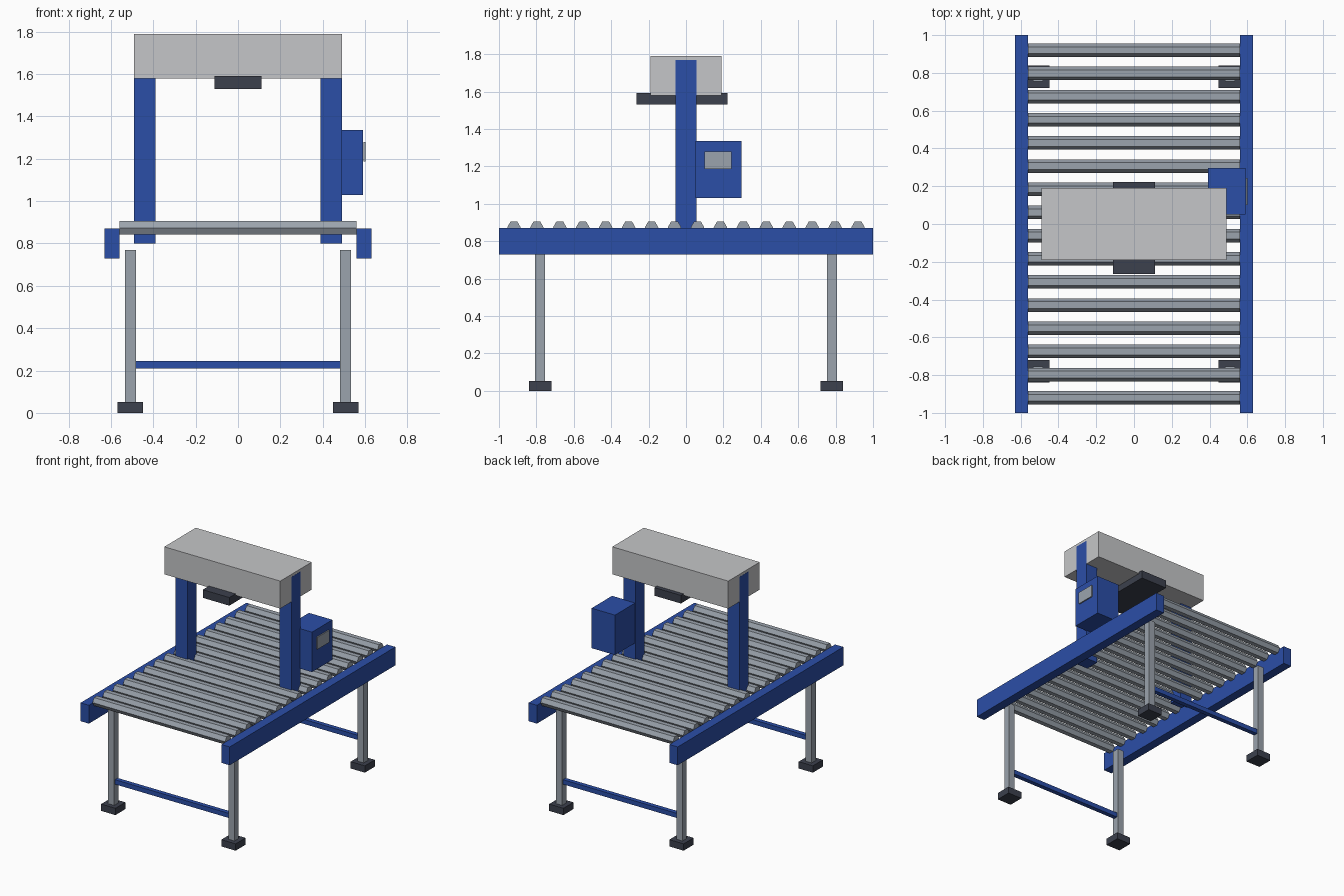
import bpy
import math

cube = bpy.data.objects.get("Cube")
if cube:
    bpy.data.objects.remove(cube, do_unlink=True)


def material(name, colour):
    mat = bpy.data.materials.new(name)
    mat.use_nodes = True
    mat.diffuse_color = (*colour, 1)
    mat.node_tree.nodes["Principled BSDF"].inputs["Base Color"].default_value = (*colour, 1)
    return mat


blue = material("blue paint", (0.024, 0.077, 0.39))
steel = material("steel", (0.33, 0.37, 0.42))
light = material("light grey", (0.56, 0.565, 0.58))
dark = material("dark rubber", (0.045, 0.052, 0.075))


def box(name, x, y, z, mat):
    """Box from (low, high) ranges along each axis."""
    ranges = (x, y, z)
    bpy.ops.mesh.primitive_cube_add(size=1, location=[(a + b) / 2 for a, b in ranges])
    obj = bpy.context.object
    obj.name = name
    obj.scale = [b - a for a, b in ranges]
    bpy.ops.object.transform_apply(location=False, rotation=False, scale=True)
    obj.data.materials.append(mat)
    return obj


def around(centre, half):
    return (centre - half, centre + half)


def side_range(side, inner, outer):
    return tuple(sorted((side * inner, side * outer)))


# Conveyor rails, gantry posts, legs and feet on both sides
for side, label in ((1, "left"), (-1, "right")):
    box(f"{label}_rail", side_range(side, 0.56, 0.63), (-1, 1), (0.73, 0.87), blue)
    box(f"{label}_gantry_post", side_range(side, 0.39, 0.491), around(0, 0.055), (0.8, 1.77), blue)
    for end, place in ((-1, "front"), (1, "back")):
        x, y = side * 0.508, end * 0.78
        box(f"{place}_{label}_leg", around(x, 0.026), around(y, 0.026), (0.02, 0.77), steel)
        box(f"{place}_{label}_foot", around(x, 0.06), around(y, 0.06), (0, 0.052), dark)

# Cross bars between the legs
for end, place in ((-1, "front"), (1, "back")):
    box(f"{place}_cross_bar", (-0.485, 0.485), around(end * 0.78, 0.017), (0.21, 0.245), blue)

# Six-sided rollers with a flat face upward
count, reach = 16, 0.92
for i in range(count):
    y = -reach + 2 * reach * i / (count - 1)
    bpy.ops.mesh.primitive_cylinder_add(
        vertices=6, radius=0.036, depth=1.12,
        location=(0, y, 0.874), rotation=(0, math.pi / 2, 0))
    roller = bpy.context.object
    roller.name = f"roller_{i + 1}"
    roller.data.materials.append(steel)

# Gantry head with the scanner under it
box("gantry_head", (-0.49, 0.49), around(0, 0.19), (1.58, 1.79), light)
box("scanner", around(0, 0.112), (-0.265, 0.222), (1.53, 1.592), dark)

# Control cabinet and its screen
box("control_cabinet", (0.392, 0.59), (0.05, 0.297), (1.03, 1.335), blue)
box("control_screen", (0.593, 0.602), (0.1, 0.243), (1.187, 1.28), steel)
